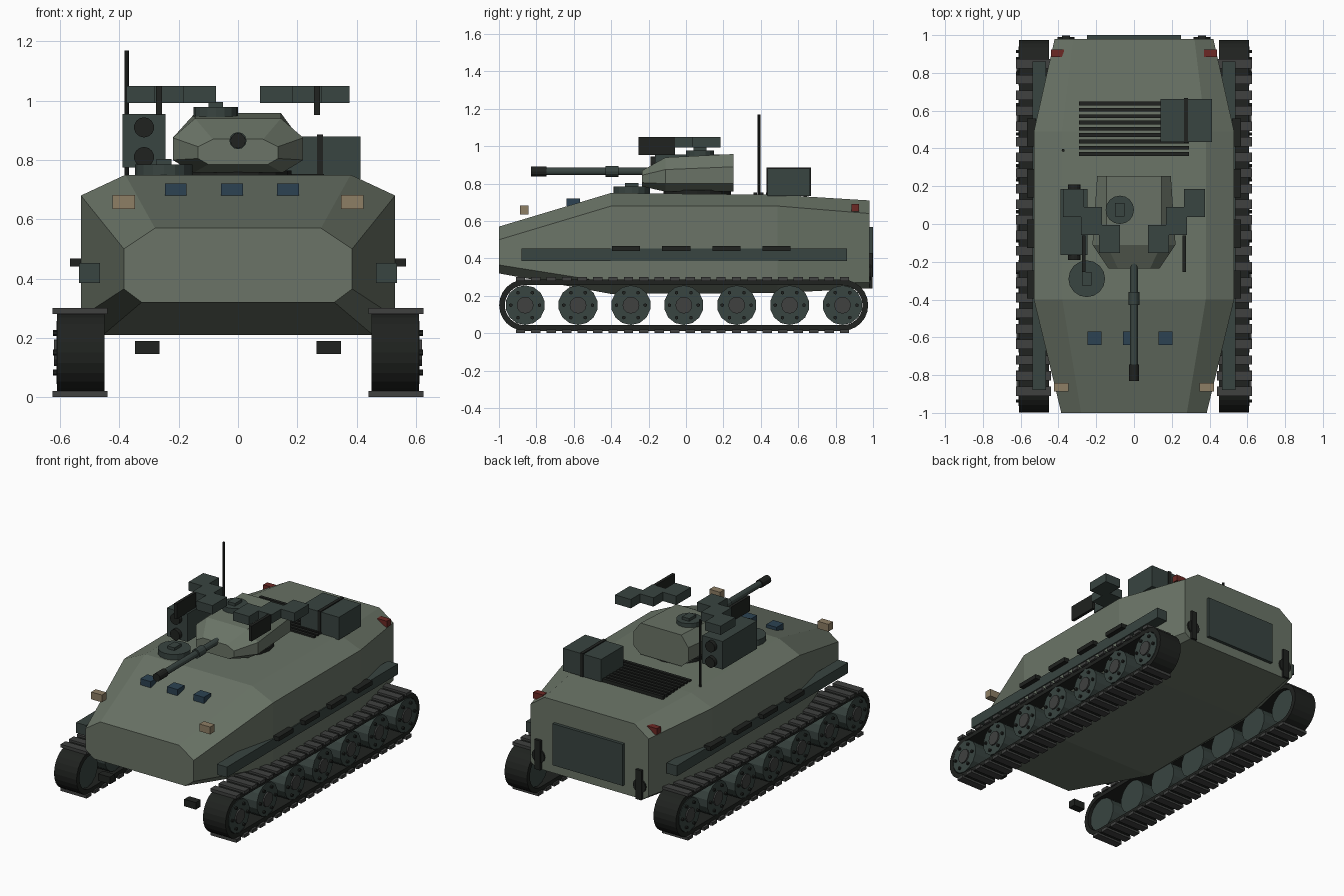
import bpy, bmesh
from math import sin, cos, pi
from mathutils import Matrix, Vector

if "Cube" in bpy.data.objects:
    bpy.data.objects.remove(bpy.data.objects["Cube"])


def material(name, rgb):
    m = bpy.data.materials.new(name)
    m.diffuse_color = (*rgb, 1)
    m.use_nodes = True
    m.node_tree.nodes["Principled BSDF"].inputs["Base Color"].default_value = m.diffuse_color
    return m


GREEN = material("armour_green", (0.145, 0.175, 0.135))
SLATE = material("dark_slate", (0.04, 0.058, 0.052))
BLACK = material("rubber_black", (0.014, 0.016, 0.014))
STEEL = material("track_steel", (0.05, 0.052, 0.05))
GLASS = material("blue_glass", (0.025, 0.055, 0.085))
LAMP = material("lamp_tan", (0.27, 0.21, 0.13))
RED = material("tail_red", (0.15, 0.022, 0.018))


def finish(bm, name, mat):
    bmesh.ops.recalc_face_normals(bm, faces=bm.faces)
    me = bpy.data.meshes.new(name)
    bm.to_mesh(me)
    bm.free()
    me.materials.append(mat)
    ob = bpy.data.objects.new(name, me)
    bpy.context.collection.objects.link(ob)
    return ob


def add_box(bm, x0, x1, y0, y1, z0, z1):
    m = Matrix.Translation(((x0 + x1) / 2, (y0 + y1) / 2, (z0 + z1) / 2))
    m = m @ Matrix.Diagonal((abs(x1 - x0), abs(y1 - y0), abs(z1 - z0), 1))
    bmesh.ops.create_cube(bm, size=1, matrix=m)


def box(name, mat, *bounds):
    bm = bmesh.new()
    add_box(bm, *bounds)
    return finish(bm, name, mat)


def add_cyl(bm, p, q, r, n=12):
    p, q = Vector(p), Vector(q)
    rot = (q - p).to_track_quat('Z', 'Y').to_matrix().to_4x4()
    bmesh.ops.create_cone(bm, cap_ends=True, segments=n, radius1=r, radius2=r,
                          depth=(q - p).length,
                          matrix=Matrix.Translation((p + q) / 2) @ rot)


def cyl(name, mat, p, q, r, n=12):
    bm = bmesh.new()
    add_cyl(bm, p, q, r, n)
    return finish(bm, name, mat)


def loft(name, mat, sections):
    """Octagonal sections: (y, right-hand half profile from top to bottom)."""
    bm = bmesh.new()
    rings = [[bm.verts.new((x, y, z)) for x, z in half] +
             [bm.verts.new((-x, y, z)) for x, z in reversed(half)]
             for y, half in sections]
    for a, b in zip(rings, rings[1:]):
        for i in range(len(a)):
            j = (i + 1) % len(a)
            bm.faces.new((a[i], a[j], b[j], b[i]))
    bm.faces.new(rings[0])
    bm.faces.new(rings[-1])
    return finish(bm, name, mat)


# Hull and turret
loft("hull", GREEN, [
    (-1.0, [(.28, .57), (.385, .50), (.385, .365), (.325, .32)]),
    (-0.4, [(.38, .75), (.53, .68), (.53, .27), (.455, .21)]),
    (0.49, [(.38, .74), (.53, .68), (.53, .27), (.455, .215)]),
    (0.98, [(.32, .71), (.42, .64), (.42, .27), (.38, .24)])])
cyl("turret_ring", BLACK, (0, .06, .74), (0, .06, .765), .18, 16)
loft("turret", GREEN, [
    (-.235, [(.085, .87), (.135, .845), (.135, .805), (.10, .785)]),
    (-.11, [(.145, .94), (.22, .875), (.22, .80), (.15, .757)]),
    (.255, [(.145, .958), (.195, .89), (.195, .80), (.145, .757)])])

# Gun
cyl("gun_barrel", SLATE, (0, -.15, .865), (0, -.8, .865), .02)
cyl("barrel_sleeve", SLATE, (0, -.43, .865), (0, -.36, .865), .029)
cyl("muzzle_brake", BLACK, (0, -.83, .865), (0, -.745, .865), .026)

# Hatches with their sights
for name, x, y, z, r in (("driver", -.25, -.29, .74, .097), ("commander", -.075, .075, .945, .075)):
    h = .045 if name == "driver" else .033
    cyl(name + "_hatch", SLATE, (x, y, z), (x, y, z + h), r, 16)
    box(name + "_hatch_sight", SLATE, x - .025, x + .025, y - .035, y + .035, z + h, z + h + .018)

# Launcher box with two tubes
box("launcher_box", SLATE, -.39, -.245, -.165, .185, .775, .955)
for z in (.81, .91):
    cyl("launcher_tube", BLACK, (-.317, -.19, z), (-.317, .21, z), .034, 14)

for s in (-1, 1):
    # Stepped roof pods and end plates
    bm = bmesh.new()
    for x, y in ((.32, .11), (.225, .015), (.13, -.08)):
        add_box(bm, s * x - .056, s * x + .056, y - .074, y + .074, .993, 1.05)
    finish(bm, "roof_pods", SLATE)
    box("pod_plate", BLACK, s * .257, s * .276, -.255, -.06, .952, 1.05)

    # Lights and towing gear
    box("headlight", LAMP, s * .347, s * .423, -.888, -.842, .635, .682)
    box("tail_light", RED, s * .37, s * .44, .885, .925, .65, .69)
    box("front_tow_hook", BLACK, s * .265, s * .347, -.925, -.875, .145, .19)
    box("rear_tow_bar", BLACK, s * .34, s * .38, .975, .997, .24, .43)
    cyl("rear_tow_eye", BLACK, (s * .36, .97, .325), (s * .36, .99, .325), .045)

    # Side rail with steps
    box("side_rail", SLATE, s * .465, s * .537, -.88, .86, .385, .452)
    bm = bmesh.new()
    for i in range(4):
        y = -.32 + i * .268
        add_box(bm, s * .52, s * .567, y - .075, y + .075, .44, .467)
    finish(bm, "side_steps", BLACK)

    # Track belt: hollow rounded loop
    bm = bmesh.new()
    loop = []
    for k in range(26):
        a = pi / 2 + pi * (k % 13) / 12 + (pi if k > 12 else 0)
        yc = -.862 if k < 13 else .837
        loop.append([bm.verts.new((s * x, yc + r * cos(a), .15 + r * sin(a)))
                     for x, r in ((.45, .137), (.61, .137), (.61, .107), (.45, .107))])
    for a, b in zip(loop, loop[1:] + loop[:1]):
        for i in range(4):
            j = (i + 1) % 4
            bm.faces.new((a[i], a[j], b[j], b[i]))
    finish(bm, "track_belt", BLACK)

    # Track pads on the upper and lower runs
    bm = bmesh.new()
    for i in range(22):
        y = -.885 + i * .0825
        for z in (0, .28):
            add_box(bm, s * .44, s * .625, y - .025, y + .025, z, z + .02)
    finish(bm, "track_pads", STEEL)

    # Road wheels with hubs and bolts
    for i in range(7):
        y = -.86 + i * .2828
        cyl("road_wheel", SLATE, (s * .47, y, .15), (s * .612, y, .15), .106, 14)
        cyl("wheel_hub", STEEL, (s * .60, y, .15), (s * .621, y, .15), .045, 12)
        bm = bmesh.new()
        for k in range(6):
            a = k * pi / 3
            by, bz = y + .077 * cos(a), .15 + .077 * sin(a)
            add_cyl(bm, (s * .605, by, bz), (s * .624, by, bz), .01, 6)
        finish(bm, "wheel_bolts", BLACK)

# Driver periscopes
for x in (-.21, -.02, .168):
    box("periscope", GLASS, x - .037, x + .037, -.64, -.568, .68, .72)

# Engine grille slats
bm = bmesh.new()
for i in range(9):
    y = .37 + i * .0335
    add_box(bm, -.29, .29, y - .01, y + .01, .725, .752)
finish(bm, "engine_grille", BLACK)

# Stowage bin with strap
box("stowage_bin", SLATE, .14, .413, .435, .662, .735, .88)
box("bin_strap", BLACK, .266, .287, .43, .667, .735, .886)

# Antenna and rear door
cyl("antenna", BLACK, (-.375, .39, .74), (-.375, .39, 1.17), .008, 8)
box("rear_door", SLATE, -.25, .25, .97, 1.0, .30, .567)
